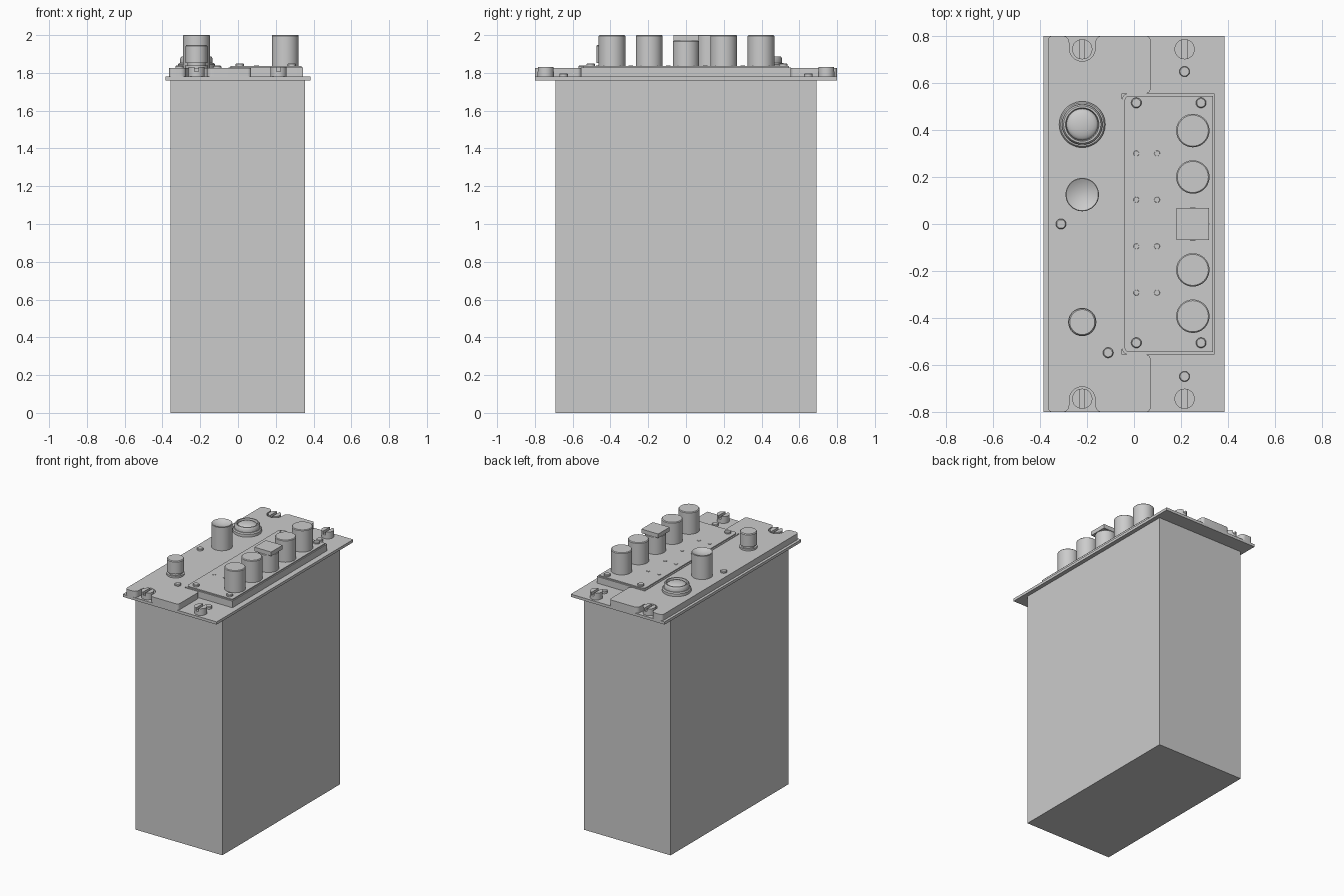
import bpy, bmesh
from math import sin, cos, pi, radians

if "Cube" in bpy.data.objects:
    bpy.data.objects.remove(bpy.data.objects["Cube"])


def finish(name, bm, smooth=False):
    bmesh.ops.recalc_face_normals(bm, faces=bm.faces[:])
    me = bpy.data.meshes.new(name)
    bm.to_mesh(me)
    bm.free()
    ob = bpy.data.objects.new(name, me)
    bpy.context.collection.objects.link(ob)
    if smooth:
        bpy.ops.object.select_all(action='DESELECT')
        bpy.context.view_layer.objects.active = ob
        ob.select_set(True)
        bpy.ops.object.shade_smooth_by_angle(angle=radians(35))
    return ob


def add_prism(bm, pts, z0, z1):
    face = bm.faces.new([bm.verts.new((x, y, z0)) for x, y in pts])
    ext = bmesh.ops.extrude_face_region(bm, geom=[face], use_keep_orig=True)
    for v in ext['geom']:
        if isinstance(v, bmesh.types.BMVert):
            v.co.z = z1


def prism(name, pts, z0, z1, smooth=False):
    bm = bmesh.new()
    add_prism(bm, pts, z0, z1)
    return finish(name, bm, smooth)


def rect(x0, x1, y0, y1):
    return [(x0, y0), (x1, y0), (x1, y1), (x0, y1)]


def arc(cx, cy, r, a0, a1, n=6):
    return [(cx + r * cos(radians(a0 + (a1 - a0) * i / n)),
             cy + r * sin(radians(a0 + (a1 - a0) * i / n))) for i in range(n + 1)]


def lathe(name, x, y, profile, n=40):
    """Revolve (radius, z) points; radius 0 becomes a pole."""
    bm = bmesh.new()
    rings = []
    for r, z in profile:
        if r == 0:
            rings.append([bm.verts.new((x, y, z))] * n)
        else:
            rings.append([bm.verts.new((x + r * cos(2 * pi * i / n),
                                        y + r * sin(2 * pi * i / n), z)) for i in range(n)])
    for a, b in zip(rings, rings[1:]):
        for i in range(n):
            j = (i + 1) % n
            quad = list(dict.fromkeys([a[i], a[j], b[j], b[i]]))
            bm.faces.new(quad)
    return finish(name, bm, True)


def knob(name, x, y, r, z0, z1, c=0.005):
    return lathe(name, x, y, [(0, z0), (r, z0), (r, z1 - c), (r - c, z1), (0, z1)])


FLANGE, PANEL, COVER = 1.78, 1.825, 1.837

# Housing and mounting flange
prism("housing", rect(-0.357, 0.355, -0.69, 0.69), 0, 1.76)
prism("flange", rect(-0.385, 0.385, -0.8, 0.8), 1.76, FLANGE)

# Front panel: outline of the +y half, mirrored to the -y half
half = [(-0.05, 0.555)]
half += arc(0.05, 0.575, 0.02, -90, 0)
half += arc(0.05, 0.78, 0.02, 0, 90)
half += arc(-0.135, 0.77, 0.03, 90, 180)
half += arc(-0.22, 0.747, 0.055, 0, -180, 16)
half += arc(-0.305, 0.77, 0.03, 0, 90)
half += arc(-0.345, 0.78, 0.02, 90, 180)
prism("front_panel", half + [(x, -y) for x, y in reversed(half)], FLANGE, PANEL, True)


# Control block with a thin inset cover plate
def block(x0, x1, h, r):
    return ([(x1, -h), (x1, h)] + arc(x0 + r, h - r, r, 90, 180)
            + arc(x0 + r, -h + r, r, 180, 270))


prism("control_block", block(-0.05, 0.343, 0.555, 0.025), FLANGE, 1.829, True)
prism("cover_plate", block(-0.04, 0.335, 0.545, 0.02), 1.829, COVER, True)

# Slotted mounting fasteners and locating pins
for sy in (-1, 1):
    for x in (-0.22, 0.215):
        bm = bmesh.new()
        add_prism(bm, arc(x, sy * 0.743, 0.043, 0, 345, 23), FLANGE, 1.808)
        for a in (-76, 104):
            add_prism(bm, arc(x, sy * 0.743, 0.043, a, a + 152, 14), 1.808, 1.83)
        finish("mounting_screw", bm, True)
    knob("locating_pin", 0.215, sy * 0.648, 0.022, FLANGE, 1.798, 0.003)

# Small button-head screws
for x, y, z in ((0.01, 0.515, COVER), (0.285, 0.515, COVER), (0.01, -0.505, COVER),
                (0.285, -0.505, COVER), (-0.31, 0, PANEL), (-0.11, -0.547, PANEL)):
    knob("panel_screw", x, y, 0.022, z, z + 0.013, 0.004)

# Two columns of tiny indicator dots
for y in (0.3, 0.103, -0.095, -0.292):
    for x in (0.01, 0.098):
        knob("indicator_dot", x, y, 0.012, COVER, COVER + 0.003, 0.001)

# Row of round knobs, with a square-headed one in the middle
for y in (0.397, 0.2, -0.195, -0.392):
    knob("round_knob", 0.25, y, 0.071, COVER, 2.0)
knob("square_knob_stem", 0.25, 0, 0.07, COVER, 1.97)
prism("square_knob_head", rect(0.181, 0.319, -0.067, 0.067), 1.97, 2.0)

# Domed lamp in a stepped bezel
lathe("lamp_bezel", -0.22, 0.423, [
    (0, PANEL), (0.098, PANEL), (0.098, 1.845), (0.092, 1.853), (0.086, 1.853),
    (0.086, 1.876), (0.079, 1.887), (0.071, 1.887), (0.067, 1.868), (0, 1.868)], 48)
lathe("lamp_lens", -0.22, 0.423, [(0, 1.868)] + [
    (0.067 * cos(radians(a)), 1.868 + 0.022 * sin(radians(a))) for a in range(0, 90, 15)]
    + [(0, 1.89)], 48)

# Tall knob with dished top
lathe("dished_knob", -0.22, 0.125, [
    (0, PANEL), (0.071, PANEL), (0.071, 1.997), (0.068, 2.0), (0.055, 1.993),
    (0.035, 1.986), (0.016, 1.982), (0, 1.981)], 48)

# Short knob on a collar
lathe("short_knob", -0.22, -0.417, [
    (0, PANEL), (0.06, PANEL), (0.06, 1.838), (0.047, 1.838), (0.047, 1.852),
    (0.058, 1.852), (0.058, 1.942), (0.053, 1.948), (0, 1.948)])
